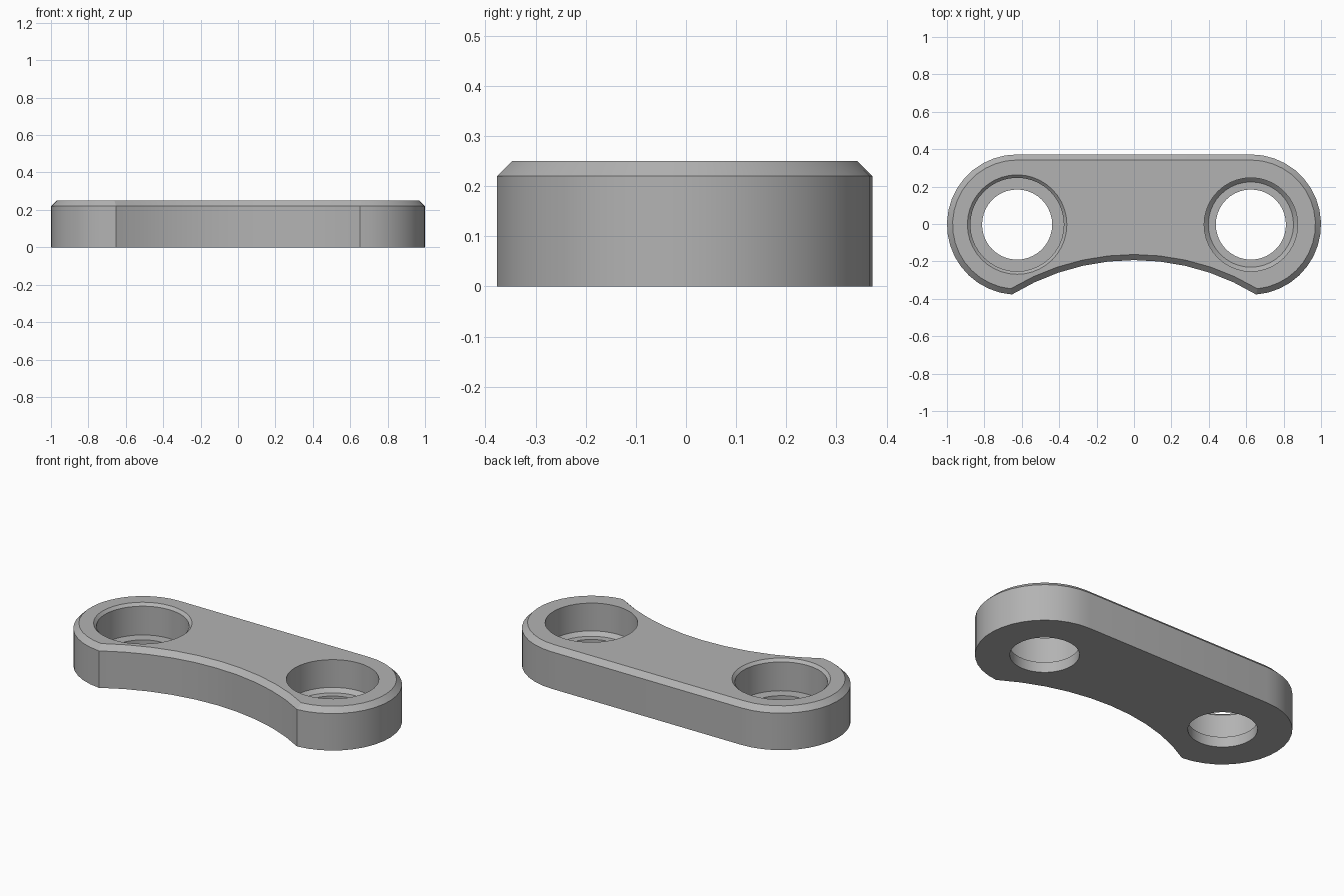
import bpy, bmesh
from math import sin, cos, pi, atan2, sqrt, radians

old = bpy.data.objects.get("Cube")
if old:
    bpy.data.objects.remove(old)

HEIGHT, BEVEL = 0.25, 0.03
END_X, END_R = 0.625, 0.375       # rounded ends
SCOOP_R, SCOOP_TOP = 1.25, -0.19  # concave front edge
FLOOR = 0.0625                    # counterbore floor
SHIFT = -0.003

grey = bpy.data.materials.new("grey metal")
grey.use_nodes = True
colour = (0.45, 0.45, 0.45, 1)
grey.diffuse_color = colour
grey.node_tree.nodes["Principled BSDF"].inputs["Base Color"].default_value = colour


def outline(inset):
    """Plate outline, moved inwards by inset."""
    r, big = END_R - inset, SCOOP_R + inset
    cy = SCOOP_TOP - SCOOP_R
    # corner where the end circle meets the scoop circle
    d = sqrt(END_X ** 2 + cy ** 2)
    a = (r * r - big * big + d * d) / (2 * d)
    h = sqrt(r * r - a * a)
    ux, uy = -END_X / d, cy / d
    px, py = END_X + a * ux - h * uy, a * uy + h * ux
    stop = atan2(py, px - END_X)
    n = 18
    right = []
    for i in range(n + 1):
        t = pi / 2 + (stop - pi / 2) * i / n
        right.append((END_X + r * cos(t), r * sin(t)))
    start = atan2(py - cy, px)
    m = 10
    scoop = []
    for i in range(1, m):
        t = start + (pi - 2 * start) * i / m
        scoop.append((big * cos(t), cy + big * sin(t)))
    left = [(-x, y) for x, y in reversed(right)]
    return right + scoop + left


def circle(cx, r, n=40):
    return [(cx + r * cos(2 * pi * i / n), r * sin(2 * pi * i / n)) for i in range(n)]


def add_ring(bm, points, z):
    return [bm.verts.new((x, y + SHIFT, z)) for x, y in points]


def add_wall(bm, rings):
    """Join a stack of equal rings with quads."""
    for a, b in zip(rings, rings[1:]):
        for i in range(len(a)):
            j = (i + 1) % len(a)
            bm.faces.new((a[i], a[j], b[j], b[i]))


def ring_edges(bm, ring):
    return [bm.edges.get((ring[i - 1], ring[i])) for i in range(len(ring))]


bm = bmesh.new()

# Outer wall with a bevelled top edge
stacks = [[add_ring(bm, outline(d), z)
           for d, z in ((0, 0), (0, HEIGHT - BEVEL), (BEVEL, HEIGHT))]]

# Stepped holes: (radius, height) from the underside up
shared = [(0.1875, 0), (0.1875, FLOOR)]
holes = {
    -END_X: shared + [(0.25, FLOOR), (0.25, HEIGHT - 0.016), (0.266, HEIGHT)],
    END_X: shared + [(0.228, FLOOR), (0.25, FLOOR + 0.022), (0.25, HEIGHT)],
}
for cx, steps in holes.items():
    stacks.append([add_ring(bm, circle(cx, r), z) for r, z in steps])

for stack in stacks:
    add_wall(bm, stack)

# Flat underside and top, with the holes left open
for level in (0, -1):
    edges = [e for stack in stacks for e in ring_edges(bm, stack[level])]
    bmesh.ops.triangle_fill(bm, edges=edges, use_beauty=True)
bmesh.ops.recalc_face_normals(bm, faces=bm.faces)

mesh = bpy.data.meshes.new("link_plate")
bm.to_mesh(mesh)
bm.free()
mesh.materials.append(grey)
plate = bpy.data.objects.new("link_plate", mesh)
bpy.context.collection.objects.link(plate)
bpy.context.view_layer.objects.active = plate
plate.select_set(True)
bpy.ops.object.shade_smooth_by_angle(angle=radians(25))
